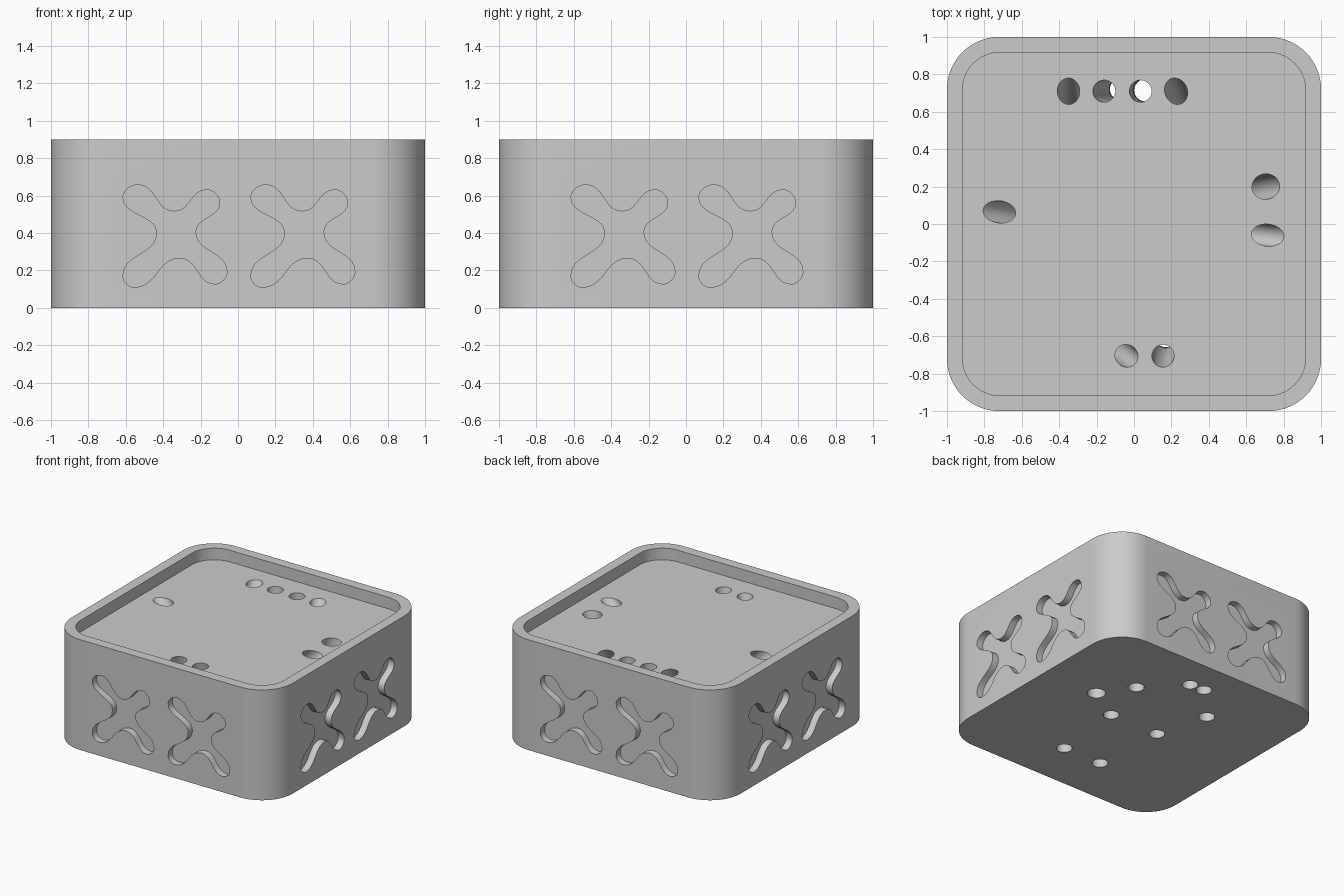
import bpy, bmesh
from math import sin, cos, pi, atan2, hypot, radians
from mathutils import Matrix, Vector

if "Cube" in bpy.data.objects:
    bpy.data.objects.remove(bpy.data.objects["Cube"])

HEIGHT, FLOOR = 0.9, 0.805
POCKET = 0.055

grey = bpy.data.materials.new("plain_grey")
grey.use_nodes = True
grey.diffuse_color = (0.6, 0.6, 0.6, 1)
grey.node_tree.nodes["Principled BSDF"].inputs["Base Color"].default_value = (0.6, 0.6, 0.6, 1)


def loft(name, rings):
    """Solid skinned through rings of equal point count, capped at both ends."""
    bm = bmesh.new()
    loops = [[bm.verts.new(p) for p in ring] for ring in rings]
    for a, b in zip(loops, loops[1:]):
        for i in range(len(a)):
            j = (i + 1) % len(a)
            bm.faces.new((a[i], a[j], b[j], b[i]))
    bm.faces.new(loops[0])
    bm.faces.new(loops[-1])
    bmesh.ops.recalc_face_normals(bm, faces=bm.faces)
    mesh = bpy.data.meshes.new(name)
    bm.to_mesh(mesh)
    bm.free()
    mesh.materials.append(grey)
    obj = bpy.data.objects.new(name, mesh)
    bpy.context.collection.objects.link(obj)
    return obj


def rounded_square(half, radius, z, steps=16):
    points = []
    for quarter in range(4):
        mid = radians(45 + 90 * quarter)
        c = Vector((cos(mid), sin(mid))) * (half - radius) * 2 ** 0.5
        for k in range(steps + 1):
            a = (quarter + k / steps) * pi / 2
            points.append((c.x + radius * cos(a), c.y + radius * sin(a), z))
    return points


def cross_outline(steps=10):
    """Closed wavy cross; each knot has a horizontal or vertical tangent."""
    knots = [(-.535, .658, "h"), (-.342, .516, "h"), (-.166, .631, "h"), (-.099, .562, "v"),
             (-.227, .406, "v"), (-.059, .193, "v"), (-.123, .128, "h"), (-.31, .267, "h"),
             (-.556, .11, "h"), (-.615, .171, "v"), (-.433, .401, "v"), (-.615, .59, "v")]
    points = []
    for (x0, z0, t0), (x1, z1, t1) in zip(knots, knots[1:] + knots[:1]):
        a, d = Vector((x0, z0)), Vector((x1, z1))
        step = (d - a) * 0.52
        h0 = Vector((step.x, 0)) if t0 == "h" else Vector((0, step.y))
        h1 = Vector((step.x, 0)) if t1 == "h" else Vector((0, step.y))
        b, c = a + h0, d - h1
        for k in range(steps):
            t = k / steps
            u = 1 - t
            points.append(a * u ** 3 + b * 3 * u * u * t + c * 3 * u * t * t + d * t ** 3)
    return points


def bent_hole(top, bottom, radius, sides=32, bend=1.75):
    """Channel that leaves the base upright and leans towards its top opening."""
    top, bottom = Vector(top), Vector(bottom)
    off = top - bottom
    angle = atan2(off.y, off.x)
    rings = []
    for k in range(-1, 14):
        t = k / 12
        s = max(t, 0)
        c = bottom + off * s ** bend
        stretch = hypot(1, off.length * bend * s ** (bend - 1) / FLOOR)
        ring = []
        for i in range(sides):
            a = 2 * pi * i / sides
            p = Vector((radius * stretch * cos(a), radius * sin(a)))
            p = Matrix.Rotation(angle, 2) @ p + c
            ring.append((p.x, p.y, t * FLOOR))
        rings.append(ring)
    return loft("hole_cutter", rings)


# Body and shallow tray in its top
body = loft("box_body", [rounded_square(1, 0.28, 0), rounded_square(1, 0.28, HEIGHT)])
cutters = [loft("tray_cutter", [rounded_square(0.917, 0.2, FLOOR),
                                rounded_square(0.917, 0.2, HEIGHT + 0.1)])]

# Two cross pockets on each of the four sides
outline = cross_outline()
for side in range(4):
    turn = Matrix.Rotation(side * pi / 2, 3, "Z")
    for shift in (0, 0.684):
        rings = [[turn @ Vector((p.x + shift, y, p.y)) for p in outline]
                 for y in (-1.1, POCKET - 1)]
        cutters.append(loft("cross_cutter", rings))

# Leaning holes: top centre, bottom centre, radius
HOLES = [((-.35, .71), (-.34, .43), .06), ((-.16, .71), (-.07, .72), .059),
         ((.035, .71), (.06, .715), .059), ((.225, .71), (.34, .43), .06),
         ((.705, .2), (.51, .175), .068), ((.715, -.06), (.22, 0), .059),
         ((-.72, .065), (-.22, 0), .059), ((-.04, -.705), (-.175, -.6), .059),
         ((.155, -.705), (.17, -.6), .059)]
cutters += [bent_hole(*h) for h in HOLES]

# Cut everything, then discard the cutters
bpy.context.view_layer.objects.active = body
body.select_set(True)
for cutter in cutters:
    cutter.hide_render = True
    mod = body.modifiers.new("cut", "BOOLEAN")
    mod.operation, mod.solver, mod.object = "DIFFERENCE", "EXACT", cutter
    bpy.ops.object.modifier_apply(modifier=mod.name)
    bpy.data.objects.remove(cutter)
bpy.ops.object.shade_smooth_by_angle(angle=radians(35))
